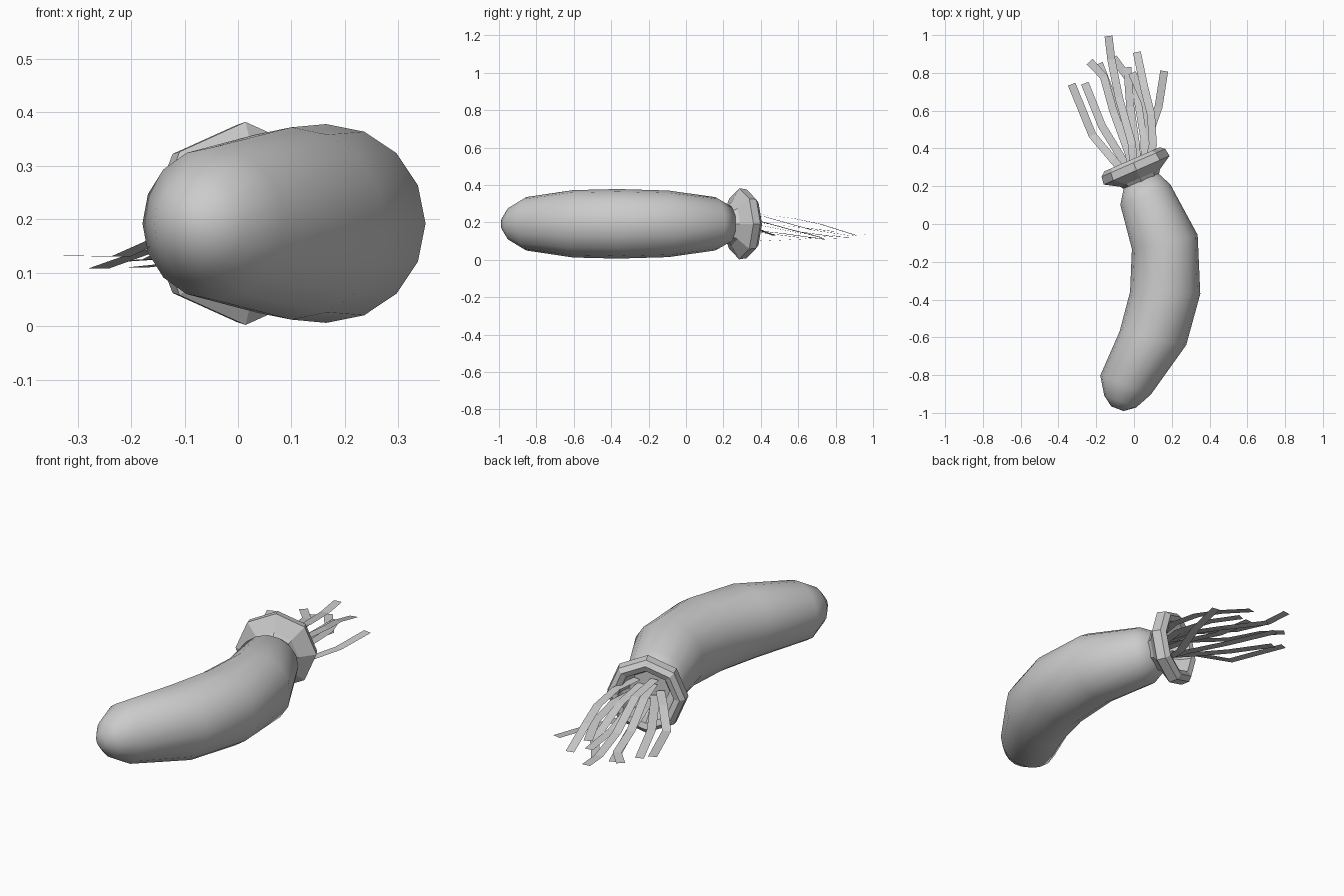
import bpy, math
from mathutils import Vector

Z = 0.192


def make(name, verts, faces, smooth):
    me = bpy.data.meshes.new(name)
    me.from_pydata(verts, [], faces)
    me.validate()
    for p in me.polygons:
        p.use_smooth = smooth
    ob = bpy.data.objects.new(name, me)
    bpy.context.collection.objects.link(ob)
    return ob


def loft(name, rings, sides, smooth):
    """rings: (centre x, centre y, axis x, axis y, radius); both ends are capped."""
    verts, faces = [], []
    for cx, cy, ax, ay, r in rings:
        side = Vector((ay, -ax, 0)).normalized()
        for k in range(sides):
            a = 2 * math.pi * k / sides
            verts.append(Vector((cx, cy, Z)) + side * (r * math.cos(a)) + Vector((0, 0, r * math.sin(a))))
    for i in range(len(rings) - 1):
        for k in range(sides):
            n = (k + 1) % sides
            a, b = i * sides, (i + 1) * sides
            faces.append((a + k, a + n, b + n, b + k))
    faces.append(tuple(reversed(range(sides))))
    last = (len(rings) - 1) * sides
    faces.append(tuple(range(last, last + sides)))
    return make(name, verts, faces, smooth)


# curved body: rings swept along a bent path
loft("body", [
    (-0.088, -0.978, 0.35, 0.93, 0.035),
    (-0.073, -0.940, 0.35, 0.93, 0.090),
    (-0.045, -0.853, 0.35, 0.93, 0.143),
    (0.100, -0.605, 0.20, 0.98, 0.180),
    (0.165, -0.365, 0.03, 1.00, 0.186),
    (0.163, -0.095, -0.21, 0.98, 0.178),
    (0.060, 0.155, -0.38, 0.92, 0.143),
    (0.037, 0.228, -0.40, 0.92, 0.100)], 16, True)

# flared octagonal collar with a recessed cup
axis = Vector((-0.40, 0.917))
profile = [(-0.005, 0.098), (0.02, 0.115), (0.065, 0.190), (0.108, 0.184),
           (0.128, 0.160), (0.118, 0.132), (0.070, 0.122), (0.03, 0.095)]
loft("collar", [(0.04 + axis.x * s, 0.225 + axis.y * s, axis.x, axis.y, r)
                for s, r in profile], 8, False)

# flat ribbon tentacles: horizontal strips through a few points
paths = [
    [(-0.03, 0.25, .20), (-0.11, 0.34, .18), (-0.22, 0.47, .13), (-0.33, 0.74, .132)],
    [(0.00, 0.25, .17), (-0.06, 0.34, .16), (-0.17, 0.52, .14), (-0.26, 0.745, .108)],
    [(0.00, 0.26, .23), (-0.03, 0.38, .21), (-0.11, 0.60, .15), (-0.16, 0.78, .125), (-0.235, 0.86, .12)],
    [(0.02, 0.26, .15), (-0.02, 0.36, .15), (-0.09, 0.60, .12), (-0.185, 0.85, .11)],
    [(0.00, 0.25, .25), (-0.01, 0.42, .23), (-0.08, 0.67, .16), (-0.12, 0.87, .13), (-0.135, 0.995, .135)],
    [(0.02, 0.26, .20), (0.01, 0.42, .18), (-0.02, 0.62, .14), (-0.035, 0.83, .125)],
    [(0.06, 0.27, .22), (0.055, 0.45, .19), (0.01, 0.72, .12), (-0.11, 0.88, .12)],
    [(0.07, 0.29, .25), (0.10, 0.42, .24), (0.09, 0.58, .22), (0.055, 0.72, .19), (0.015, 0.91, .13)],
    [(0.05, 0.28, .11), (0.06, 0.42, .10), (0.13, 0.62, .11), (0.16, 0.81, .13)],
    [(0.06, 0.28, .20), (0.09, 0.44, .19), (0.06, 0.64, .17), (-0.01, 0.80, .15)],
]
W = 0.021
for i, path in enumerate(paths):
    pts = [Vector(p) for p in path]
    verts = []
    for j, p in enumerate(pts):
        d = pts[min(j + 1, len(pts) - 1)] - pts[max(j - 1, 0)]
        s = Vector((d.y, -d.x, 0)).normalized() * W
        verts += [p - s, p + s]
    make(f"tentacle_{i + 1}", verts,
         [(2 * j, 2 * j + 1, 2 * j + 3, 2 * j + 2) for j in range(len(pts) - 1)], False)
